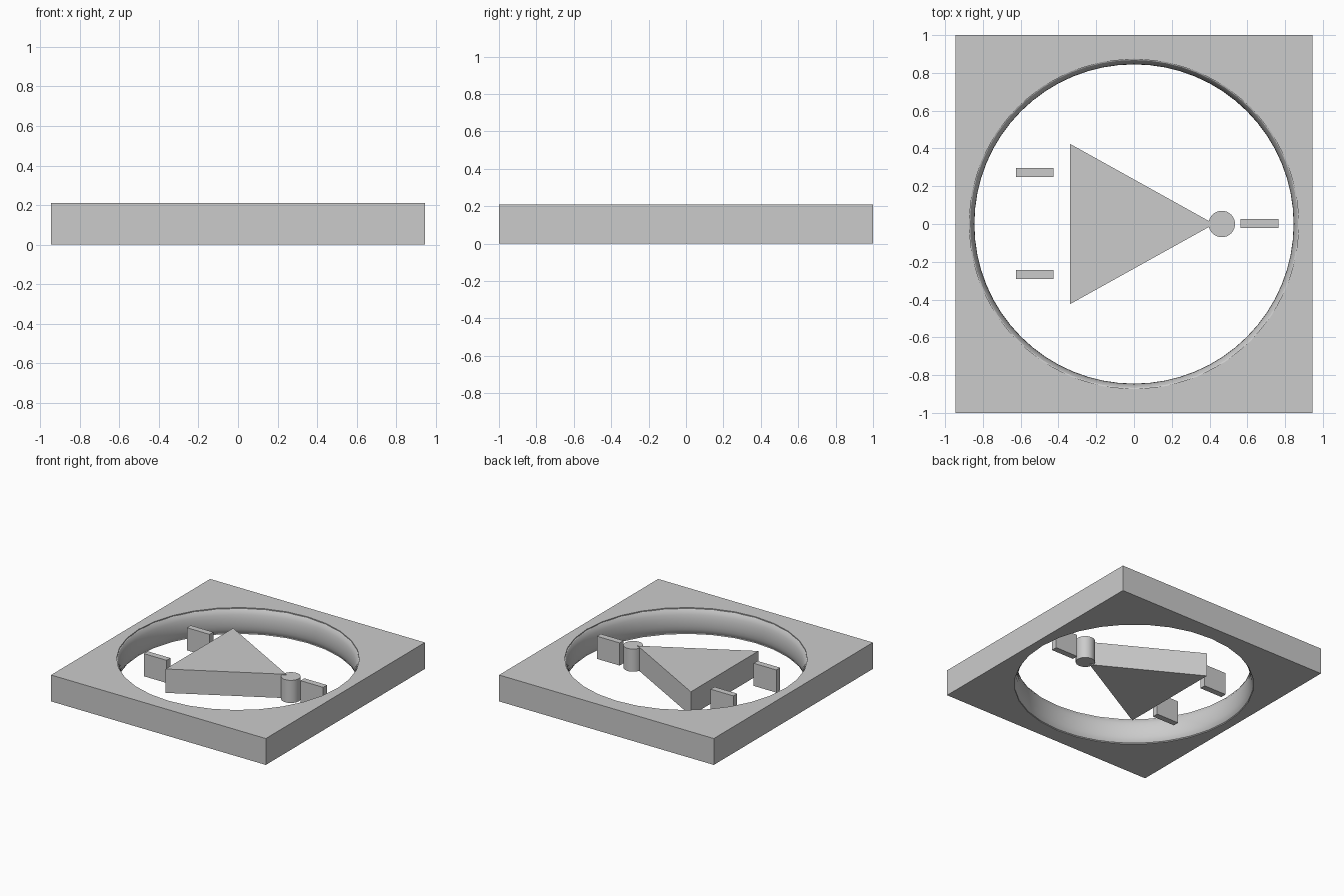
import bpy, bmesh
from math import cos, sin, pi

if "Cube" in bpy.data.objects:
    bpy.data.objects.remove(bpy.data.objects["Cube"])

H = 0.21


def make_object(name, bm, smooth=False):
    bmesh.ops.recalc_face_normals(bm, faces=bm.faces)
    mesh = bpy.data.meshes.new(name)
    bm.to_mesh(mesh)
    bm.free()
    ob = bpy.data.objects.new(name, mesh)
    bpy.context.collection.objects.link(ob)
    if smooth:
        bpy.context.view_layer.objects.active = ob
        bpy.ops.object.select_all(action='DESELECT')
        ob.select_set(True)
        bpy.ops.object.shade_smooth_by_angle()
    return ob


def prism(name, points, z0, z1, smooth=False):
    bm = bmesh.new()
    face = bm.faces.new([bm.verts.new((x, y, z0)) for x, y in points])
    geom = bmesh.ops.extrude_face_region(bm, geom=[face], use_keep_orig=True)["geom"]
    bmesh.ops.translate(bm, vec=(0, 0, z1 - z0),
                        verts=[g for g in geom if isinstance(g, bmesh.types.BMVert)])
    return make_object(name, bm, smooth)


def rect(x0, x1, y0, y1):
    return [(x0, y0), (x1, y0), (x1, y1), (x0, y1)]


def circle(cx, cy, r, n):
    return [(cx + r * cos(2 * pi * i / n), cy + r * sin(2 * pi * i / n)) for i in range(n)]


# Square plate with a round opening
plate = prism("plate", rect(-0.945, 0.945, -1, 1), 0, H)
cutter = prism("opening_cutter", circle(0, 0, 0.875, 32), -0.1, H + 0.1)
cutter.hide_render = True
cutter.hide_viewport = True
mod = plate.modifiers.new("opening", 'BOOLEAN')
mod.operation = 'DIFFERENCE'
mod.solver = 'EXACT'
mod.object = cutter

# Rounded ring lining the opening, tall oval section
bm = bmesh.new()
N, M = 64, 20
rings = []
for i in range(N):
    a = 2 * pi * i / N
    ring = []
    for j in range(M):
        t = 2 * pi * j / M
        r = 0.878 + 0.033 * cos(t)
        ring.append(bm.verts.new((r * cos(a), r * sin(a), H / 2 + 0.1 * sin(t))))
    rings.append(ring)
for i in range(N):
    p, q = rings[i], rings[(i + 1) % N]
    for j in range(M):
        k = (j + 1) % M
        bm.faces.new((p[j], q[j], q[k], p[k]))
make_object("lining_ring", bm, True)

# Triangle with a round knob at its tip
prism("triangle", [(-0.34, -0.425), (0.425, 0), (-0.34, 0.425)], 0.01, 0.2)
prism("tip_knob", circle(0.465, 0, 0.07, 32), 0.015, 0.195, True)

# Small bars: two behind the triangle, one past the tip
for name, x, y in (("back_bar_left", -0.525, 0.273), ("back_bar_right", -0.525, -0.267),
                   ("tip_bar", 0.665, 0.003)):
    prism(name, rect(x - 0.1, x + 0.1, y - 0.024, y + 0.024), 0.015, 0.195)
